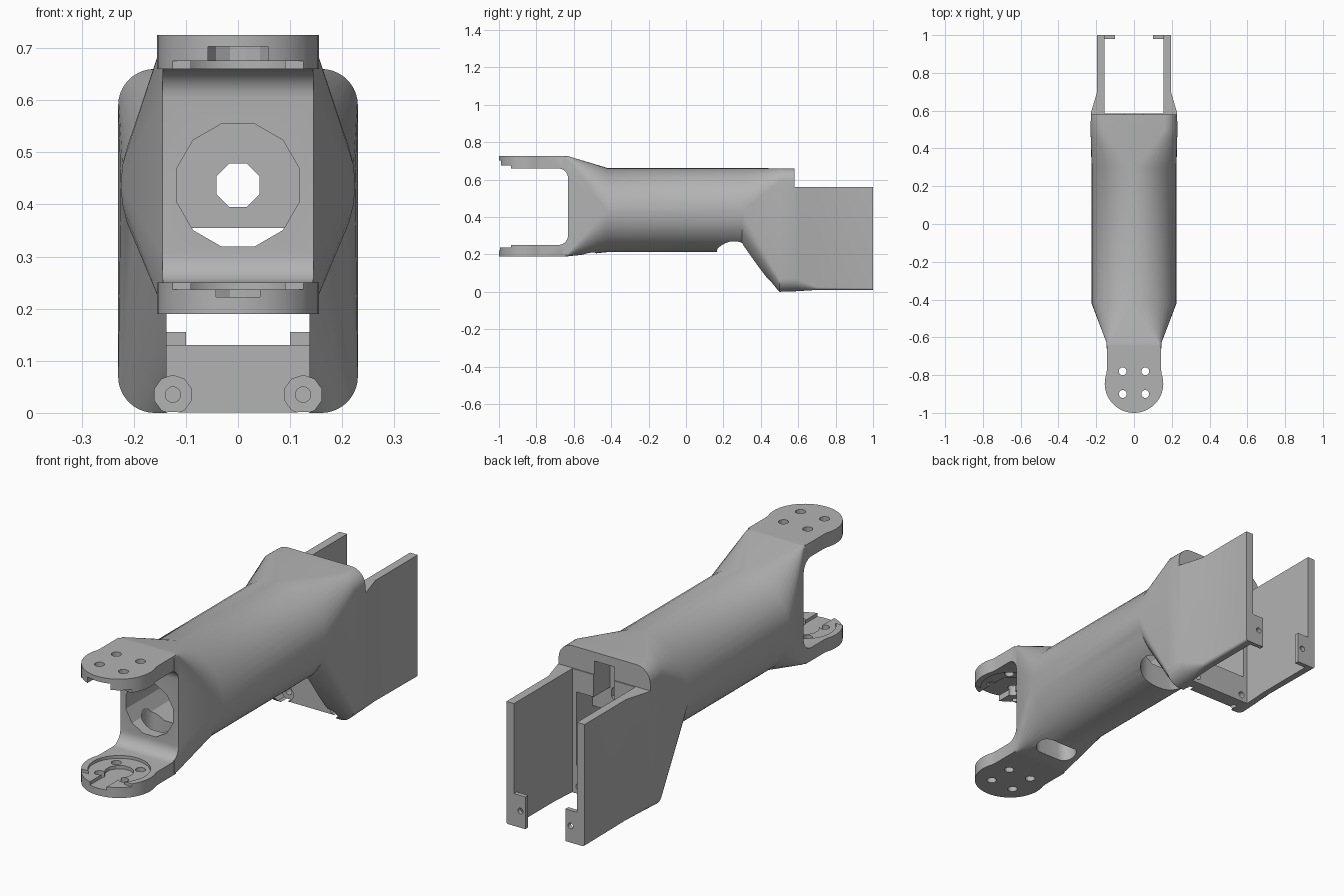
import bpy, bmesh, math
from mathutils import Vector

old = bpy.data.objects.get("Cube")
if old:
    bpy.data.objects.remove(old, do_unlink=True)

grey = bpy.data.materials.new("plain_grey")
grey.use_nodes = True
colour = (0.45, 0.45, 0.45, 1)
grey.diffuse_color = colour
grey.node_tree.nodes["Principled BSDF"].inputs["Base Color"].default_value = colour

AXIS_Z = 0.437   # height of the tube axis
END_Y = -0.845   # centre of the rounded fork ends


def loft(name, rings):
    """Skin a closed solid through rings with equal point counts."""
    bm = bmesh.new()
    loops = [[bm.verts.new(p) for p in ring] for ring in rings]
    n = len(loops[0])
    for a, b in zip(loops, loops[1:]):
        for i in range(n):
            j = (i + 1) % n
            bm.faces.new((a[i], a[j], b[j], b[i]))
    bm.faces.new(loops[0])
    bm.faces.new(loops[-1])
    bmesh.ops.recalc_face_normals(bm, faces=bm.faces[:])
    mesh = bpy.data.meshes.new(name)
    bm.to_mesh(mesh)
    bm.free()
    obj = bpy.data.objects.new(name, mesh)
    bpy.context.collection.objects.link(obj)
    mesh.materials.append(grey)
    return obj


def rounded(half_w, low, high, r, steps=10):
    """Rounded rectangle; a circle when r equals both half sizes."""
    pts = []
    for k, (sx, top) in enumerate(((1, 1), (-1, 1), (-1, 0), (1, 0))):
        cx = sx * (half_w - r)
        cz = high - r if top else low + r
        for i in range(steps + 1):
            # tiny end offset keeps neighbouring arcs from sharing points
            a = math.pi / 2 * (k + 0.01 + 0.98 * i / steps)
            pts.append((cx + r * math.cos(a), cz + r * math.sin(a)))
    return pts


def section(y, half_w, low, high, r):
    return [(x, y, z) for x, z in rounded(half_w, low, high, r)]


def box(name, x0, x1, y0, y1, z0, z1):
    base = [(x0, y0), (x1, y0), (x1, y1), (x0, y1)]
    return loft(name, [[(x, y, z) for x, y in base] for z in (z0, z1)])


def cylinder(name, centre, r, axis, start, end, sides=24):
    rings = []
    for t in (start, end):
        ring = []
        for i in range(sides):
            a = 2 * math.pi * (i + 0.5) / sides
            u, v = centre[0] + r * math.cos(a), centre[1] + r * math.sin(a)
            ring.append((u, t, v) if axis == "y" else (u, v, t))
        rings.append(ring)
    return loft(name, rings)


def combine(target, other, operation="DIFFERENCE"):
    bpy.ops.object.select_all(action="DESELECT")
    bpy.context.view_layer.objects.active = target
    target.select_set(True)
    mod = target.modifiers.new("cut", "BOOLEAN")
    mod.operation = operation
    mod.solver = "EXACT"
    mod.object = other
    bpy.ops.object.modifier_apply(modifier=mod.name)
    bpy.data.objects.remove(other, do_unlink=True)


# Main body: fork root, round tube, then rear housing and side plates
tube = (0.225, AXIS_Z - 0.225, AXIS_Z + 0.225, 0.225)
body = loft("arm_body", [
    section(-0.66, 0.145, 0.19, 0.725, 0.012),
    section(-0.63, 0.145, 0.19, 0.725, 0.015),
    section(-0.42, *tube),
    section(0.3, *tube),
    section(0.5, 0.23, 0.0, 0.66, 0.07),
    section(0.59, 0.228, 0.003, 0.66, 0.07),
    section(0.7, 0.195, 0.01, 0.66, 0.015),
    section(1.0, 0.195, 0.01, 0.66, 0.01),
])

# Fork block with a round end
outline = [(0.144, -0.645), (0.144, -0.775)]
outline += [(0.155 * math.cos(a), END_Y - 0.155 * math.sin(a))
            for a in (math.radians(-20 + 220 * i / 32) for i in range(33))]
outline += [(-0.144, -0.775), (-0.144, -0.645)]
fork = loft("fork", [[(x, y, z) for x, y in outline] for z in (0.19, 0.725)])
combine(body, fork, "UNION")

# Gap between the fork arms, filleted at its root
gap = [(-1.2, 0.25)]
for cz, first in ((0.305, -90), (0.605, 0)):
    for i in range(9):
        a = math.radians(first + 90 * i / 8)
        gap.append((-0.685 + 0.055 * math.cos(a), cz + 0.055 * math.sin(a)))
gap.append((-1.2, 0.66))
combine(body, loft("gap", [[(x, y, z) for y, z in gap] for x in (-0.4, 0.4)]))

# Bearing seats, open towards the front, on both fork arms
for near, seat, deep, half in ((0.26, 0.237, 0.222, 0.042), (0.65, 0.675, 0.703, 0.058)):
    combine(body, cylinder("seat", (0, END_Y), 0.128, "z", near, seat, 32))
    combine(body, box("seat_front", -0.2, 0.2, -1.1, -0.935, near, seat))
    combine(body, cylinder("seat_hub", (0, END_Y), 0.06, "z", near, deep, 12))
    combine(body, box("seat_slot", -half, half, -1.1, END_Y, near, deep))

# Four screw holes through each fork arm
for x in (-0.06, 0.06):
    for y in (-0.9, -0.78):
        combine(body, cylinder("screw_hole", (x, y), 0.021, "z", 0.1, 0.8, 12))

# Bore of the tube and the small hole in its end wall
combine(body, cylinder("bore", (0, AXIS_Z), 0.122, "y", -0.7, 0.42, 12))
combine(body, cylinder("wall_hole", (0, AXIS_Z), 0.045, "y", 0.4, 0.62, 8))

# Cable slot under the fork root
slot = [(x, y - 0.967) for x, y in rounded(0.1, AXIS_Z - 0.05, AXIS_Z + 0.05, 0.05, 6)]
combine(body, loft("cable_slot", [[(x, y, z) for x, y in slot] for z in (0.1, 0.38)]))

# Opening under the tube, with rounded front corners
mouth = rounded(0.15, 0.165, 0.35, 0.09, 6)
combine(body, loft("mouth", [[(x, y, z) for x, y in mouth] for z in (-0.1, 0.355)]))
combine(body, box("lower_front", -0.137, 0.137, 0.28, 0.52, -0.1, 0.355))

# Rear housing cavity
combine(body, box("rear_low", -0.137, 0.137, 0.51, 0.65, 0.13, 0.355))
combine(body, box("rear_mid", -0.137, 0.137, 0.47, 0.65, 0.34, 0.46))
combine(body, box("rear_slot", -0.05, 0.05, 0.47, 0.65, 0.45, 0.62))

# Space between the side plates, and the step down to their top edge
combine(body, box("plate_gap", -0.157, 0.157, 0.585, 1.2, -0.1, 0.8))
combine(body, box("plate_step", -0.4, 0.4, 0.58, 1.2, 0.56, 0.8))

# Counterbored screws at the foot of the housing, and the rear tabs
for side in (-1, 1):
    x = 0.125 * side
    combine(body, cylinder("counterbore", (x, 0.035), 0.037, "y", 0.2, 0.54, 10))
    combine(body, cylinder("foot_hole", (x, 0.035), 0.015, "y", 0.5, 0.62, 12))
    lo, hi = sorted((0.1 * side, 0.165 * side))
    tab = box("left_tab" if side > 0 else "right_tab", lo, hi, 0.98, 1.0, 0.01, 0.155)
    combine(tab, cylinder("tab_hole", (x, 0.085), 0.013, "y", 0.9, 1.1, 12))

# Smooth the curved skin, keep edges crisp
bpy.ops.object.select_all(action="DESELECT")
body.select_set(True)
bpy.context.view_layer.objects.active = body
bpy.ops.object.shade_smooth_by_angle(angle=math.radians(25))
